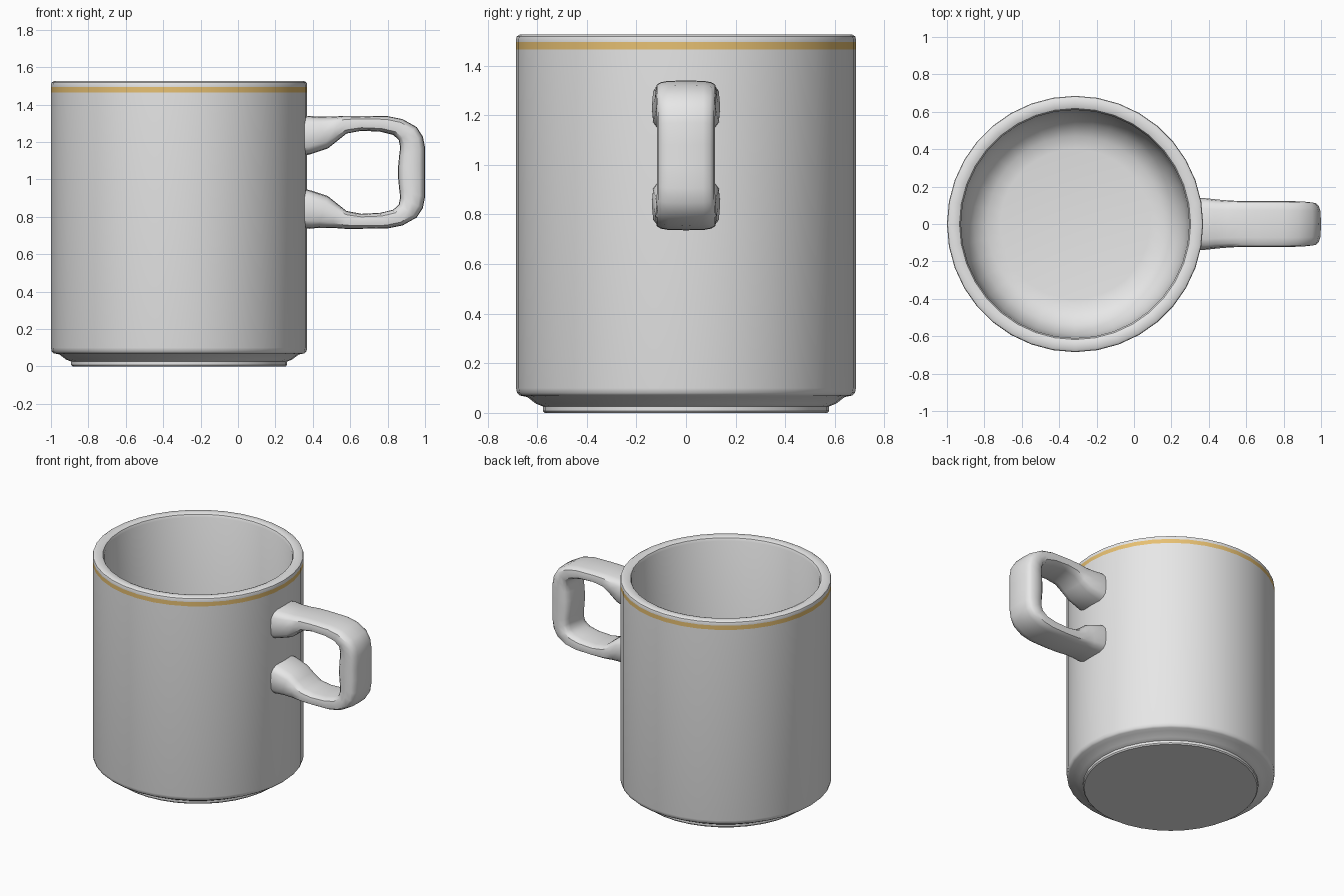
import bpy, bmesh, math
from mathutils import Vector

cube = bpy.data.objects.get("Cube")
if cube:
    bpy.data.objects.remove(cube, do_unlink=True)


def material(name, rgb):
    m = bpy.data.materials.new(name)
    m.use_nodes = True
    m.diffuse_color = (*rgb, 1)
    m.node_tree.nodes["Principled BSDF"].inputs["Base Color"].default_value = (*rgb, 1)
    return m


CERAMIC = material("white_ceramic", (0.8, 0.8, 0.8))
GOLD = material("gold_band", (0.8, 0.53, 0.17))


def loft(name, rings, mats, rule=None):
    """Skin a list of closed point rings and cap both ends."""
    bm = bmesh.new()
    rows = [[bm.verts.new(p) for p in ring] for ring in rings]
    n = len(rows[0])
    for a, b in zip(rows, rows[1:]):
        for i in range(n):
            j = (i + 1) % n
            bm.faces.new((a[i], a[j], b[j], b[i]))
    bm.faces.new(rows[0])
    bm.faces.new(rows[-1])
    bmesh.ops.recalc_face_normals(bm, faces=bm.faces)
    for f in bm.faces:
        if rule and rule(f):
            f.material_index = 1
    mesh = bpy.data.meshes.new(name)
    bm.to_mesh(mesh)
    bm.free()
    for m in mats:
        mesh.materials.append(m)
    obj = bpy.data.objects.new(name, mesh)
    bpy.context.collection.objects.link(obj)
    bpy.context.view_layer.objects.active = obj
    bpy.ops.object.select_all(action="DESELECT")
    obj.select_set(True)
    bpy.ops.object.shade_smooth_by_angle(angle=math.radians(40))
    return obj


# Mug body: radius and height, from the foot up, over the rim and down inside
CENTRE_X, SIDES, RADIUS = -0.315, 36, 0.685
BAND_LOW, BAND_HIGH = 1.465, 1.495
profile = [(0.57, 0), (0.577, 0.008), (0.577, 0.026), (0.605, 0.037),
           (0.64, 0.064), (0.67, 0.07), (0.681, 0.08), (RADIUS, 0.1),
           (RADIUS, BAND_LOW), (RADIUS, BAND_HIGH), (RADIUS, 1.508),
           (0.682, 1.518), (0.67, 1.525), (0.635, 1.525), (0.618, 1.518),
           (0.61, 1.5), (0.607, 0.4), (0.59, 0.27), (0.54, 0.17),
           (0.47, 0.125), (0.4, 0.115)]


def circle(r, z):
    return [(CENTRE_X + r * math.cos(math.tau * i / SIDES),
             r * math.sin(math.tau * i / SIDES), z) for i in range(SIDES)]


def in_band(face):
    c = face.calc_center_median()
    outside = math.hypot(c.x - CENTRE_X, c.y) > 0.65
    return outside and BAND_LOW < c.z < BAND_HIGH


loft("mug_body", [circle(r, z) for r, z in profile], [CERAMIC, GOLD], in_band)

# Handle: outer x, z, inner x, z and half width for the upper half
MID_Z = 1.038
upper = [(0.33, 1.335, 0.33, 1.125, 0.138), (0.38, 1.34, 0.38, 1.132, 0.138),
         (0.43, 1.335, 0.48, 1.165, 0.13), (0.5, 1.335, 0.53, 1.205, 0.125),
         (0.57, 1.34, 0.58, 1.245, 0.123), (0.66, 1.34, 0.66, 1.26, 0.123),
         (0.8, 1.338, 0.76, 1.255, 0.123), (0.88, 1.322, 0.83, 1.238, 0.122),
         (0.955, 1.28, 0.86, 1.21, 0.12), (0.988, 1.23, 0.867, 1.17, 0.118),
         (1.0, 1.17, 0.862, 1.13, 0.117), (1.0, 1.08, 0.856, 1.07, 0.117)]
lower = [(ox, 2 * MID_Z - oz, ix, 2 * MID_Z - iz, w)
         for ox, oz, ix, iz, w in reversed(upper)]


def section(ox, oz, ix, iz, w, n=16):
    """Rounded-rectangle ring spanning the outer and inner outlines."""
    outer, inner = Vector((ox, 0, oz)), Vector((ix, 0, iz))
    mid, half = (outer + inner) / 2, (outer - inner) / 2
    ring = []
    for i in range(n):
        a = math.tau * i / n
        c, s = math.cos(a), math.sin(a)
        u = math.copysign(abs(c) ** 0.55, c)
        v = math.copysign(abs(s) ** 0.55, s)
        ring.append(mid + half * u + Vector((0, w * v, 0)))
    return ring


loft("mug_handle", [section(*s) for s in upper + lower], [CERAMIC])
